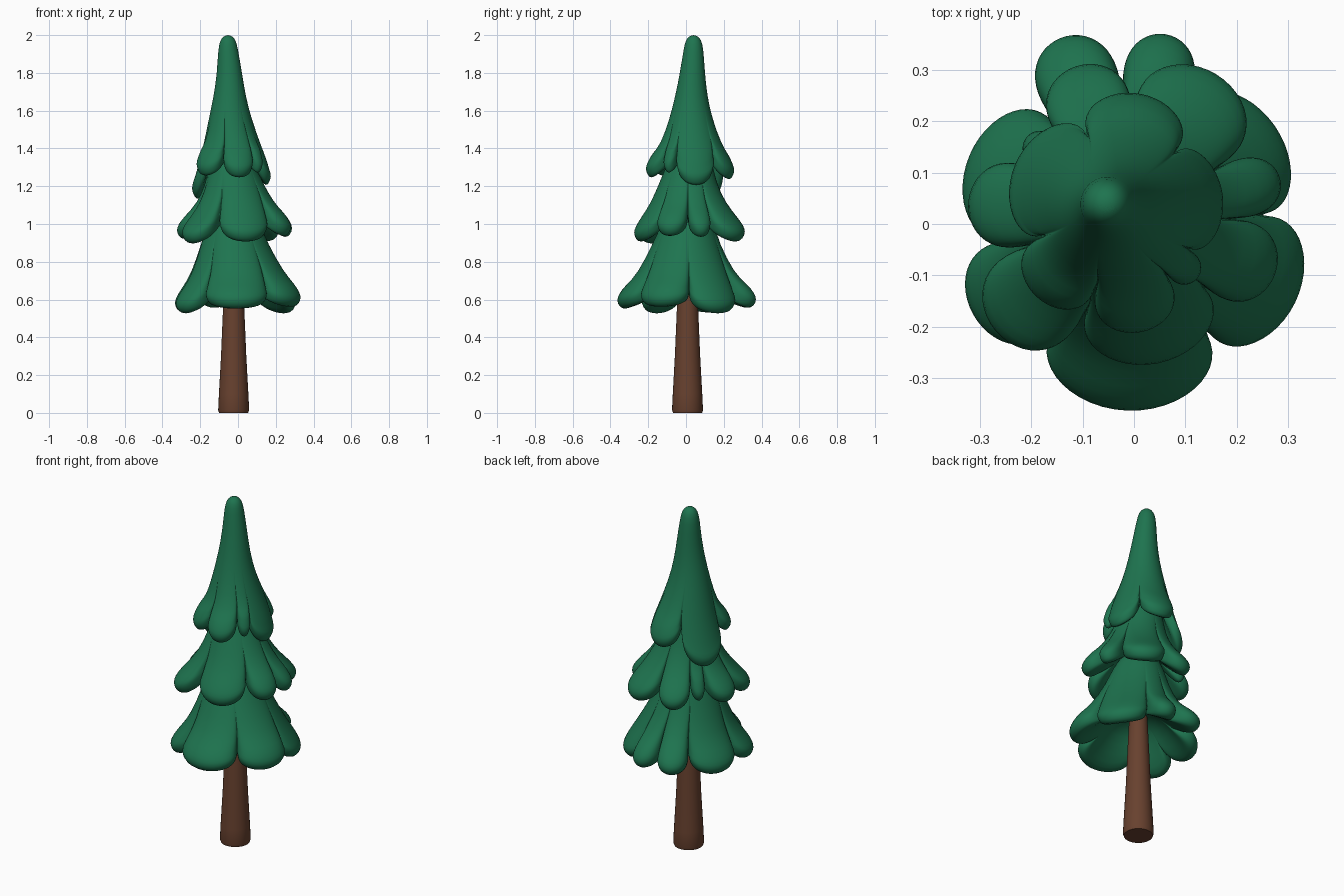
import bpy, bmesh, math

if "Cube" in bpy.data.objects:
    bpy.data.objects.remove(bpy.data.objects["Cube"])


def material(name, rgb):
    m = bpy.data.materials.new(name)
    m.diffuse_color = (*rgb, 1)
    m.use_nodes = True
    m.node_tree.nodes["Principled BSDF"].inputs["Base Color"].default_value = m.diffuse_color
    return m


green = material("pine green", (0.013, 0.175, 0.079))
brown = material("bark brown", (0.138, 0.053, 0.028))


def loft(name, rings, mat, apex=None):
    """Skin closed rings of points from top to bottom and cap both ends."""
    bm = bmesh.new()
    rows = [[bm.verts.new(p) for p in ring] for ring in rings]
    n = len(rows[0])
    for a, b in zip(rows, rows[1:]):
        for i in range(n):
            j = (i + 1) % n
            bm.faces.new((a[i], b[i], b[j], a[j]))
    if apex:
        top = bm.verts.new(apex)
        for i in range(n):
            bm.faces.new((top, rows[0][i], rows[0][(i + 1) % n]))
    else:
        bm.faces.new(rows[0])
    bm.faces.new(rows[-1][::-1])
    bmesh.ops.recalc_face_normals(bm, faces=bm.faces)
    for f in bm.faces:
        f.smooth = True
    me = bpy.data.meshes.new(name)
    bm.to_mesh(me)
    bm.free()
    me.materials.append(mat)
    ob = bpy.data.objects.new(name, me)
    bpy.context.collection.objects.link(ob)
    return ob


def tier(name, centre, notch, rise, body, lobes, apex=None, samples=14):
    """Foliage skirt. body: (z, radius, x, y) rings above the lobes.
    lobes: (start angle, tip radius, bottom z), running anticlockwise.
    notch, rise: radius and height of the gaps between lobes."""
    mean = sum(l[2] for l in lobes) / len(lobes)
    zn = mean + rise
    cols = []  # angle, roundness, rim radius, rim bottom
    for k, (a0, tip, zb) in enumerate(lobes):
        a1 = lobes[k + 1][0] if k + 1 < len(lobes) else lobes[0][0] + 360
        for i in range(samples):
            u = math.pi * i / samples
            ang = math.radians(a0 + (a1 - a0) * (1 - math.cos(u)) / 2)
            s = math.sin(u) ** 0.8
            cols.append((ang, s, notch + (tip - notch) * s, zn + (zb - zn) * s))
    rings = [[(x + r * math.cos(c[0]), y + r * math.sin(c[0]), z) for c in cols]
             for z, r, x, y in body]

    def ring(radius, height):
        rings.append([(centre[0] + radius(s, R) * math.cos(a),
                       centre[1] + radius(s, R) * math.sin(a), height(s, Z))
                      for a, s, R, Z in cols])
    # shoulder, droop, rounded rim and hollow underside; thinner at the gaps
    ring(lambda s, R: notch * 0.93 + 0.27 * (R - notch), lambda s, Z: 0.25 * Z + 0.75 * mean + 0.2 - 0.01 * s)
    ring(lambda s, R: notch + 0.66 * (R - notch), lambda s, Z: Z + 0.05 + 0.075 * s)
    ring(lambda s, R: R - 0.008, lambda s, Z: Z + 0.035 + 0.045 * s)
    ring(lambda s, R: R + 0.005, lambda s, Z: Z + 0.025 + 0.02 * s)
    ring(lambda s, R: R - 0.01, lambda s, Z: Z + 0.01)
    ring(lambda s, R: R * 0.89, lambda s, Z: Z - 0.004)
    ring(lambda s, R: R * 0.76, lambda s, Z: Z + 0.015)
    ring(lambda s, R: notch * 0.75, lambda s, Z: mean + 0.11)
    ring(lambda s, R: notch * 0.5, lambda s, Z: mean + 0.17)
    ring(lambda s, R: 0.03, lambda s, Z: mean + 0.19)
    ob = loft(name, rings, green, apex)
    sub = ob.modifiers.new("smooth", "SUBSURF")
    sub.levels = sub.render_levels = 1
    return ob


# Trunk, tapered with a softened foot
profile = [(0.80, 0.045), (0.56, 0.056), (0.3, 0.067), (0.1, 0.078), (0.015, 0.082), (0, 0.077)]
trunk = loft("trunk", [[(-0.023 + r * math.cos(math.tau * i / 32),
                         0.008 + r * math.sin(math.tau * i / 32), z) for i in range(32)]
                       for z, r in profile], brown)
bpy.context.view_layer.objects.active = trunk
trunk.select_set(True)
bpy.ops.object.shade_smooth_by_angle(angle=math.radians(40))

# Bottom skirt
tier("lower_foliage", (0, 0), 0.24, 0.09,
     [(1.1, 0.09, -0.02, 0.02), (1.0, 0.14, -0.02, 0.01), (0.9, 0.175, -0.02, 0)],
     [(232, .365, .55), (304, .35, .56), (364, .335, .525), (426, .375, .555),
      (455, .39, .555), (488, .348, .53), (547, .36, .525)])

# Middle skirt
tier("middle_foliage", (-0.01, 0.01), 0.185, 0.12,
     [(1.42, 0.08, -0.03, 0.03), (1.32, 0.12, -0.03, 0.02), (1.22, 0.15, -0.02, 0.01)],
     [(245, .288, .905), (318, .305, .935), (360, .305, .93), (390, .33, .905),
      (448, .315, .91), (491, .255, .94), (512, .315, .92), (555, .34, .895)])

# Top skirt with the tall, slightly leaning tip
tier("upper_foliage", (-0.03, 0.03), 0.15, 0.14,
     [(1.995, 0.022, -0.053, 0.04), (1.975, 0.041, -0.053, 0.04), (1.93, 0.052, -0.053, 0.04),
      (1.8, 0.066, -0.045, 0.034), (1.68, 0.084, -0.044, 0.028), (1.56, 0.112, -0.042, 0.026)],
     [(254, .245, 1.245), (306, .205, 1.27), (330, .205, 1.205), (405, .228, 1.235),
      (473, .22, 1.13), (560, .235, 1.255)], apex=(-0.053, 0.04, 2.0))
